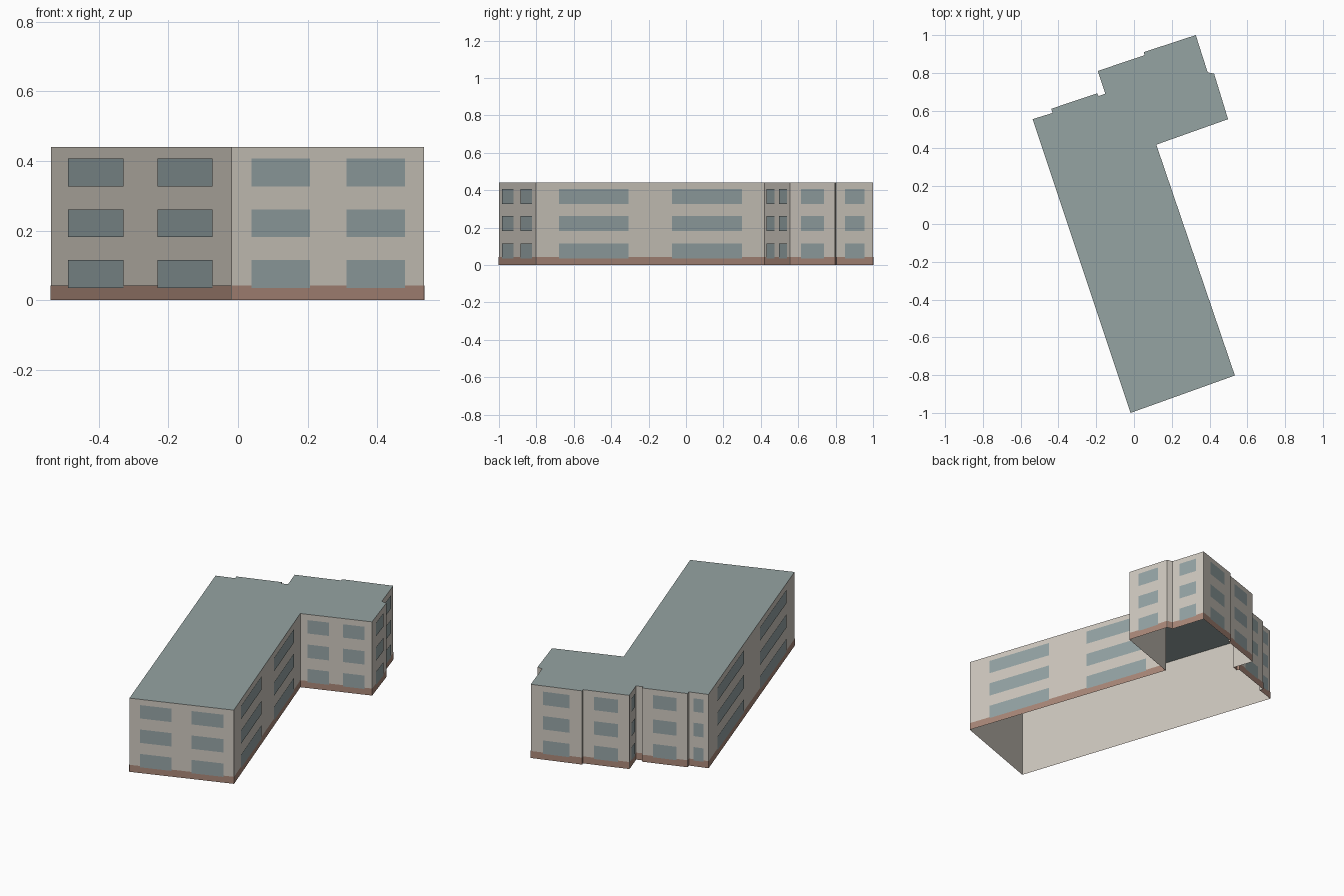
import bpy
from mathutils import Vector

cube = bpy.data.objects.get("Cube")
if cube:
    bpy.data.objects.remove(cube, do_unlink=True)

HEIGHT = 0.44
PLINTH = 0.042
WINDOW_H = 0.08
SILLS = [0.035, 0.181, 0.327]

# Footprint corners, counter-clockwise from the front corner
CORNERS = [Vector(p) for p in (
    (-0.018, -1.0), (0.534, -0.802), (0.118, 0.42), (0.498, 0.555),
    (0.424, 0.796), (0.39, 0.803), (0.327, 1.0), (0.052, 0.91),
    (0.056, 0.894), (-0.192, 0.81), (-0.152, 0.69), (-0.188, 0.677),
    (-0.195, 0.692), (-0.438, 0.61), (-0.431, 0.588), (-0.537, 0.555))]
WALLS = list(zip(CORNERS, CORNERS[1:] + CORNERS[:1]))

# Window spans as fractions of the wall length
PAIR = [(0.1, 0.405), (0.595, 0.9)]
SINGLE = [(0.24, 0.76)]
PAIRED_WALLS = (0, 1, 2, 15)


def material(name, color):
    mat = bpy.data.materials.new(name)
    mat.use_nodes = True
    mat.diffuse_color = (*color, 1)
    mat.node_tree.nodes["Principled BSDF"].inputs["Base Color"].default_value = (*color, 1)
    return mat


def build(name, polygons, mat):
    verts, faces = [], []
    for poly in polygons:
        faces.append(range(len(verts), len(verts) + len(poly)))
        verts.extend(poly)
    mesh = bpy.data.meshes.new(name)
    mesh.from_pydata(verts, [], [list(f) for f in faces])
    mesh.materials.append(mat)
    obj = bpy.data.objects.new(name, mesh)
    bpy.context.collection.objects.link(obj)
    return obj


def panel(wall, start, end, low, high, offset=0.0):
    """Upright rectangle along a wall, pushed outwards by offset."""
    a, b = wall
    along = (b - a).normalized()
    out = Vector((along.y, -along.x)) * offset
    p, q = a.lerp(b, start) + out, a.lerp(b, end) + out
    return [(p.x, p.y, low), (q.x, q.y, low), (q.x, q.y, high), (p.x, p.y, high)]


plaster = material("beige plaster", (0.62, 0.58, 0.52))
brick = material("red brown base", (0.40, 0.245, 0.19))
glass = material("grey blue glass", (0.30, 0.37, 0.375))
roofing = material("grey green roofing", (0.30, 0.37, 0.365))

# Outer walls, open underneath
build("walls", [panel(w, 0, 1, 0, HEIGHT) for w in WALLS], plaster)

# Flat roof over the whole footprint
build("roof", [[(c.x, c.y, HEIGHT) for c in CORNERS]], roofing)

# Thin coloured band around the foot of the walls
build("plinth", [panel(w, 0, 1, 0, PLINTH, 0.0015) for w in WALLS], brick)

# Window plates on three storeys, none on the short steps
windows = []
for i, wall in enumerate(WALLS):
    if (wall[1] - wall[0]).length < 0.06:
        continue
    for start, end in PAIR if i in PAIRED_WALLS else SINGLE:
        windows += [panel(wall, start, end, z, z + WINDOW_H, 0.003) for z in SILLS]
build("windows", windows, glass)
